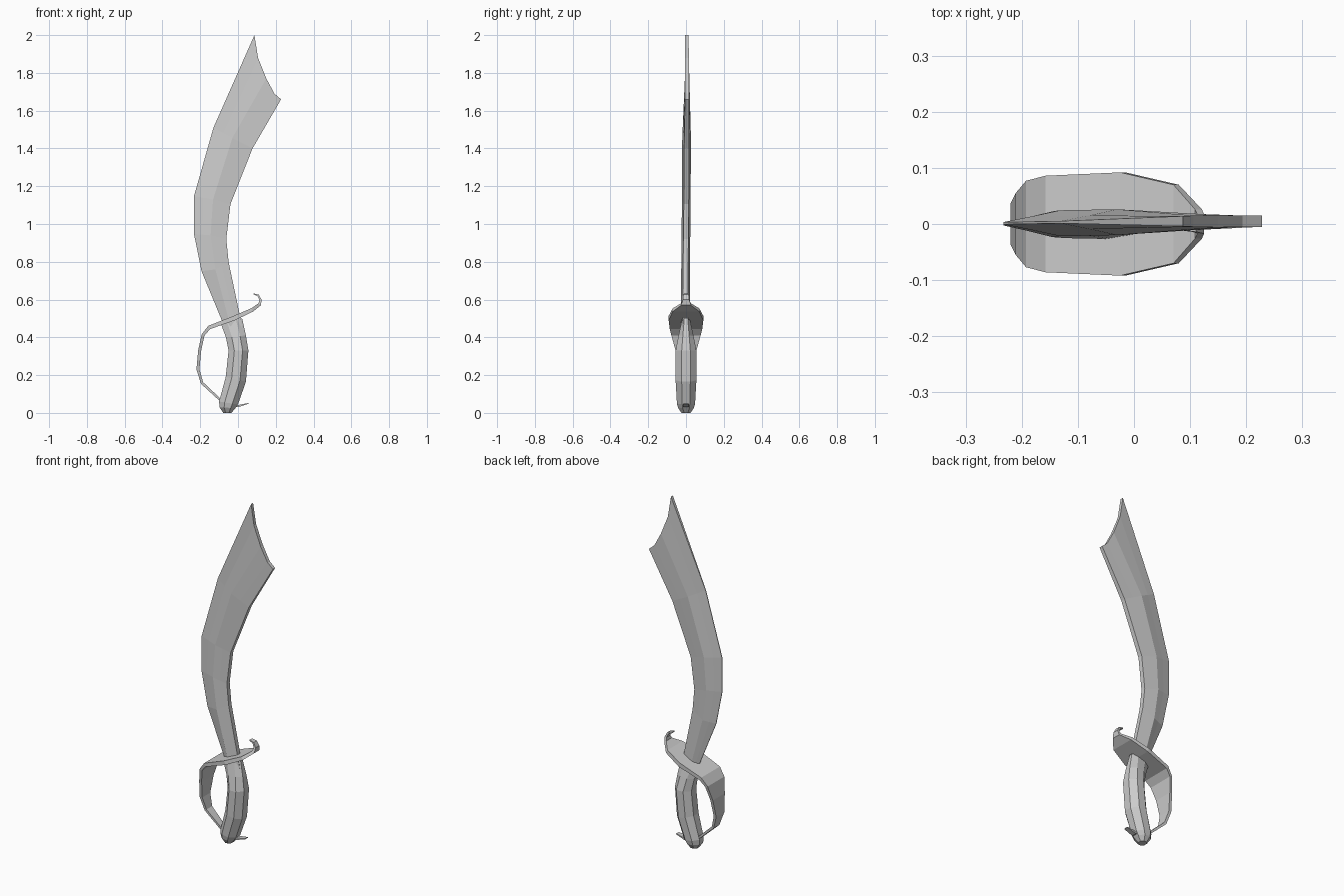
import bpy, bmesh, math
from mathutils import Vector

if "Cube" in bpy.data.objects:
    bpy.data.objects.remove(bpy.data.objects["Cube"])


def loft(name, rings):
    """Skin a list of equal-sized closed rings and cap both ends."""
    bm = bmesh.new()
    rows = [[bm.verts.new(p) for p in ring] for ring in rings]
    n = len(rows[0])
    for a, b in zip(rows, rows[1:]):
        for i in range(n):
            j = (i + 1) % n
            bm.faces.new((a[i], a[j], b[j], b[i]))
    bm.faces.new(rows[0][::-1])
    bm.faces.new(rows[-1])
    bmesh.ops.triangulate(bm, faces=[f for f in bm.faces if len(f.verts) > 8])
    bmesh.ops.recalc_face_normals(bm, faces=bm.faces)
    mesh = bpy.data.meshes.new(name)
    bm.to_mesh(mesh)
    bm.free()
    obj = bpy.data.objects.new(name, mesh)
    bpy.context.collection.objects.link(obj)
    return obj


# Blade: each row gives cutting edge, ridge and back (x, z)
blade_rows = [
    ((-0.065, 0.44), (-0.03, 0.42), (0.03, 0.42)),
    ((-0.193, 0.75), (-0.12, 0.76), (-0.05, 0.80)),
    ((-0.233, 0.947), (-0.145, 0.94), (-0.062, 0.92)),
    ((-0.233, 1.148), (-0.132, 1.13), (-0.04, 1.105)),
    ((-0.13, 1.51), (-0.03, 1.455), (0.077, 1.40)),
    ((0.087, 2.0), (0.15, 1.77), (0.228, 1.66)),
]
rings = []
for k, (l, m, r) in enumerate(blade_rows):
    l, m, r = Vector(l), Vector(m), Vector(r)
    cols = [l, (l + m) / 2, m, (m + r) / 2, r]
    half = [0.002, 0.012, 0.023, 0.018, 0.013]
    if k == len(blade_rows) - 1:      # concave clipped point
        cols[1], cols[3] = Vector((0.106, 1.88)), Vector((0.193, 1.69))
        half = [0.009, 0.010, 0.011, 0.010, 0.010]
    shift = -0.004 + 0.0018 * k
    front = [(c.x, shift - h, c.y) for c, h in zip(cols, half)]
    back = [(c.x, shift + h, c.y) for c, h in zip(cols, half)]
    rings.append(front + back[::-1])
loft("blade", rings)

# Grip: octagonal rings, (left x, left z, right x, right z, half depth)
grip_rows = [
    (-0.088, 0.465, 0.022, 0.50, 0.022),
    (-0.064, 0.40, 0.042, 0.41, 0.040),
    (-0.050, 0.33, 0.055, 0.33, 0.055),
    (-0.065, 0.19, 0.042, 0.165, 0.055),
    (-0.100, 0.06, 0.000, 0.045, 0.048),
    (-0.098, 0.03, -0.014, 0.025, 0.042),
    (-0.078, 0.00, -0.035, 0.00, 0.024),
]
rings = []
for xl, zl, xr, zr, ry in grip_rows:
    ring = []
    for i in range(8):
        a = math.radians(22.5 + 45 * i)
        u = math.cos(a) / math.cos(math.radians(22.5))
        v = math.sin(a) / math.cos(math.radians(22.5))
        ring.append(((xl + xr) / 2 + u * (xr - xl) / 2, v * ry,
                     (zl + zr) / 2 + u * (zr - zl) / 2))
    rings.append(ring)
loft("grip", rings)

# Guard: one strip from pommel, round the knuckles, to the hooked end
# (x, z, half width, half thickness)
guard_path = [
    (0.055, 0.050, 0.012, 0.002),
    (0.000, 0.036, 0.016, 0.006),
    (-0.090, 0.065, 0.018, 0.006),
    (-0.190, 0.158, 0.026, 0.007),
    (-0.212, 0.230, 0.037, 0.008),
    (-0.203, 0.330, 0.055, 0.008),
    (-0.185, 0.412, 0.077, 0.008),
    (-0.153, 0.452, 0.086, 0.010),
    (-0.020, 0.502, 0.092, 0.012),
    (0.075, 0.545, 0.070, 0.010),
    (0.115, 0.575, 0.026, 0.008),
    (0.119, 0.598, 0.017, 0.006),
    (0.107, 0.622, 0.014, 0.005),
    (0.082, 0.630, 0.011, 0.003),
]
rings = []
for k, (x, z, w, t) in enumerate(guard_path):
    p = guard_path[max(k - 1, 0)]
    q = guard_path[min(k + 1, len(guard_path) - 1)]
    d = Vector((q[0] - p[0], q[1] - p[1])).normalized()
    nx, nz = -d.y * t, d.x * t
    rings.append([(x + nx, -w, z + nz), (x + nx, w, z + nz),
                  (x - nx, w, z - nz), (x - nx, -w, z - nz)])
loft("guard", rings)
